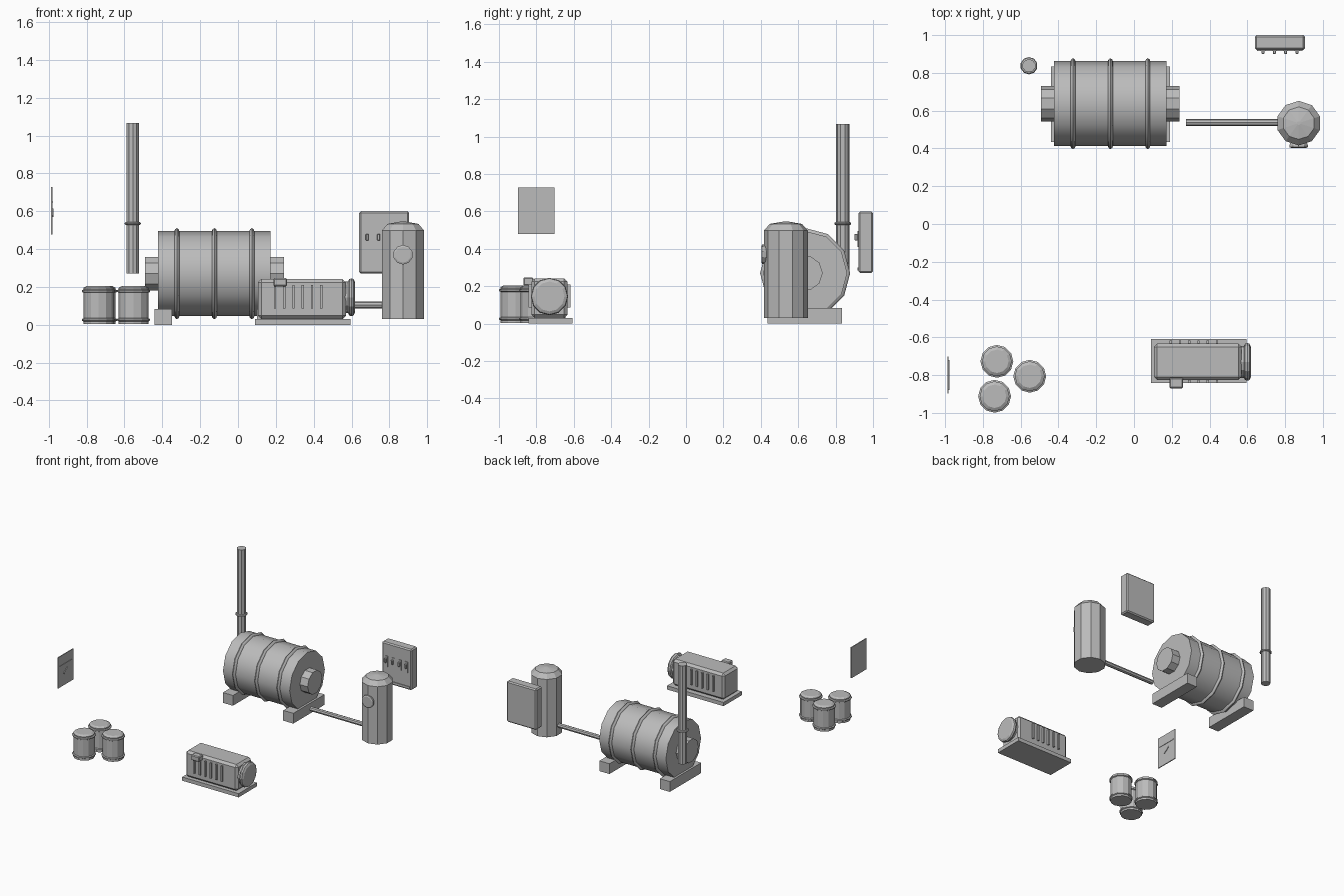
import bpy, bmesh, math
from mathutils import Matrix

if "Cube" in bpy.data.objects:
    bpy.data.objects.remove(bpy.data.objects["Cube"])

grey = bpy.data.materials.new("plain grey")
grey.diffuse_color = (0.5, 0.5, 0.5, 1)
grey.use_nodes = True
grey.node_tree.nodes["Principled BSDF"].inputs["Base Color"].default_value = grey.diffuse_color
TURN = {'z': Matrix(), 'x': Matrix.Rotation(math.pi / 2, 4, 'Y'),
        'y': Matrix.Rotation(-math.pi / 2, 4, 'X')}


def finish(bm, name, loc, smooth=0):
    bmesh.ops.recalc_face_normals(bm, faces=bm.faces)
    me = bpy.data.meshes.new(name)
    bm.to_mesh(me)
    bm.free()
    me.materials.append(grey)
    ob = bpy.data.objects.new(name, me)
    ob.location = loc
    bpy.context.collection.objects.link(ob)
    if smooth:
        bpy.ops.object.select_all(action='DESELECT')
        ob.select_set(True)
        bpy.context.view_layer.objects.active = ob
        bpy.ops.object.shade_smooth_by_angle(angle=math.radians(smooth))
    return ob


def lathe(name, loc, profile, n=12, axis='z', smooth=0):
    """Capped solid of revolution; profile holds (radius, height) pairs."""
    bm = bmesh.new()
    rings = []
    for r, h in profile:
        rings.append([bm.verts.new((r * math.sin(2 * math.pi * k / n),
                                    r * math.cos(2 * math.pi * k / n), h)) for k in range(n)])
    for a, b in zip(rings, rings[1:]):
        for k in range(n):
            bm.faces.new((a[k], a[(k + 1) % n], b[(k + 1) % n], b[k]))
    bm.faces.new(rings[0])
    bm.faces.new(rings[-1])
    bm.transform(TURN[axis])
    return finish(bm, name, loc, smooth)


def box(name, x, y, z, bevel=0):
    """Box from (min, max) ranges, with optional chamfered edges."""
    bm = bmesh.new()
    bmesh.ops.create_cube(bm, size=1)
    bm.transform(Matrix.Diagonal((x[1] - x[0], y[1] - y[0], z[1] - z[0], 1)))
    if bevel:
        bmesh.ops.bevel(bm, geom=bm.edges[:], offset=bevel, segments=1, affect='EDGES')
    return finish(bm, name, (sum(x) / 2, sum(y) / 2, sum(z) / 2))


# Boiler: drum, raised bands, end hubs and saddles
BX, BY, BZ = -0.125, 0.637, 0.27
lathe("boiler_drum", (BX, BY, BZ), [(0.225, -0.298), (0.225, 0.298)], 12, 'x', 40)
for dx in (-0.198, 0, 0.198):
    lathe("boiler_band", (BX + dx, BY, BZ),
          [(0.222, -0.014), (0.234, -0.010), (0.241, 0), (0.234, 0.010), (0.222, 0.014)], 12, 'x', 40)
for s in (-1, 1):
    lathe("boiler_hub", (BX + s * 0.325, BY, BZ), [(0.094, -0.042), (0.094, 0.042)], 10, 'x')
    cx = BX + s * 0.27
    box("boiler_saddle", (cx - 0.045, cx + 0.045), (0.435, 0.835), (0, 0.083))

# Chimney pipe with collar
lathe("chimney_pipe", (-0.556, 0.838, 0), [(0.035, 0.27), (0.035, 1.066)], 10)
lathe("chimney_collar", (-0.556, 0.838, 0.535),
      [(0.034, -0.009), (0.042, -0.006), (0.046, 0), (0.042, 0.006), (0.034, 0.009)], 10)

# Upright tank with domed top, dial and feed pipe
lathe("upright_tank", (0.872, 0.534, 0),
      [(0.118, 0.03), (0.118, 0.497), (0.086, 0.533), (0.01, 0.546)], 10)
lathe("tank_dial", (0.872, 0.403, 0.37),
      [(0.042, 0), (0.052, 0.004), (0.052, 0.012), (0.045, 0.03)], 10, 'y')
lathe("feed_pipe", (0, 0.538, 0.104), [(0.018, 0.275), (0.018, 0.8)], 8, 'x')

# Switch panel with four levers
box("panel_case", (0.64, 0.905), (0.922, 1.0), (0.27, 0.6), 0.009)
for k in range(4):
    x = 0.683 + 0.06 * k
    box("switch_plate", (x - 0.013, x + 0.013), (0.916, 0.926), (0.41, 0.495))
    box("switch_lever", (x - 0.008, x + 0.008), (0.9, 0.918), (0.445, 0.48), 0.003)
box("panel_sill", (0.652, 0.893), (0.917, 0.924), (0.284, 0.3))

# Generator: base, housing, cooling fins, terminal box and end fan
box("generator_base", (0.09, 0.595), (-0.842, -0.608), (0, 0.03))
box("generator_housing", (0.105, 0.57), (-0.827, -0.633), (0.03, 0.242), 0.018)
for k in range(6):
    x = 0.195 + 0.049 * k
    for y in (-0.83, -0.63):
        box("cooling_fin", (x - 0.006, x + 0.006), (y - 0.012, y + 0.012), (0.085, 0.21))
box("terminal_box", (0.187, 0.26), (-0.87, -0.815), (0.203, 0.246), 0.006)
lathe("fan_neck", (0, -0.73, 0.145), [(0.084, 0.56), (0.084, 0.595)], 12, 'x')
lathe("fan_rim", (0, -0.73, 0.145),
      [(0.082, 0.58), (0.096, 0.588), (0.1, 0.6), (0.096, 0.611), (0.08, 0.619)], 12, 'x')

# Three lidded barrels with rolled rims
for x, y in ((-0.726, -0.727), (-0.738, -0.912), (-0.552, -0.806)):
    lathe("barrel", (x, y, 0), [(0.079, 0.003), (0.079, 0.195), (0.062, 0.205)], 12)
    for z in (0.026, 0.178):
        lathe("barrel_rim", (x, y, z), [(0.078, -0.009), (0.087, -0.004), (0.087, 0.004), (0.078, 0.009)], 12)

# Thin wall sign with a raised rule and tick mark
box("wall_sign", (-0.988, -0.981), (-0.897, -0.702), (0.478, 0.727))
box("sign_rule", (-0.982, -0.978), (-0.88, -0.72), (0.645, 0.651))
mark = box("sign_mark", (-0.982, -0.976), (-0.83, -0.77), (0.585, 0.597))
mark.rotation_euler.x = math.radians(35)
